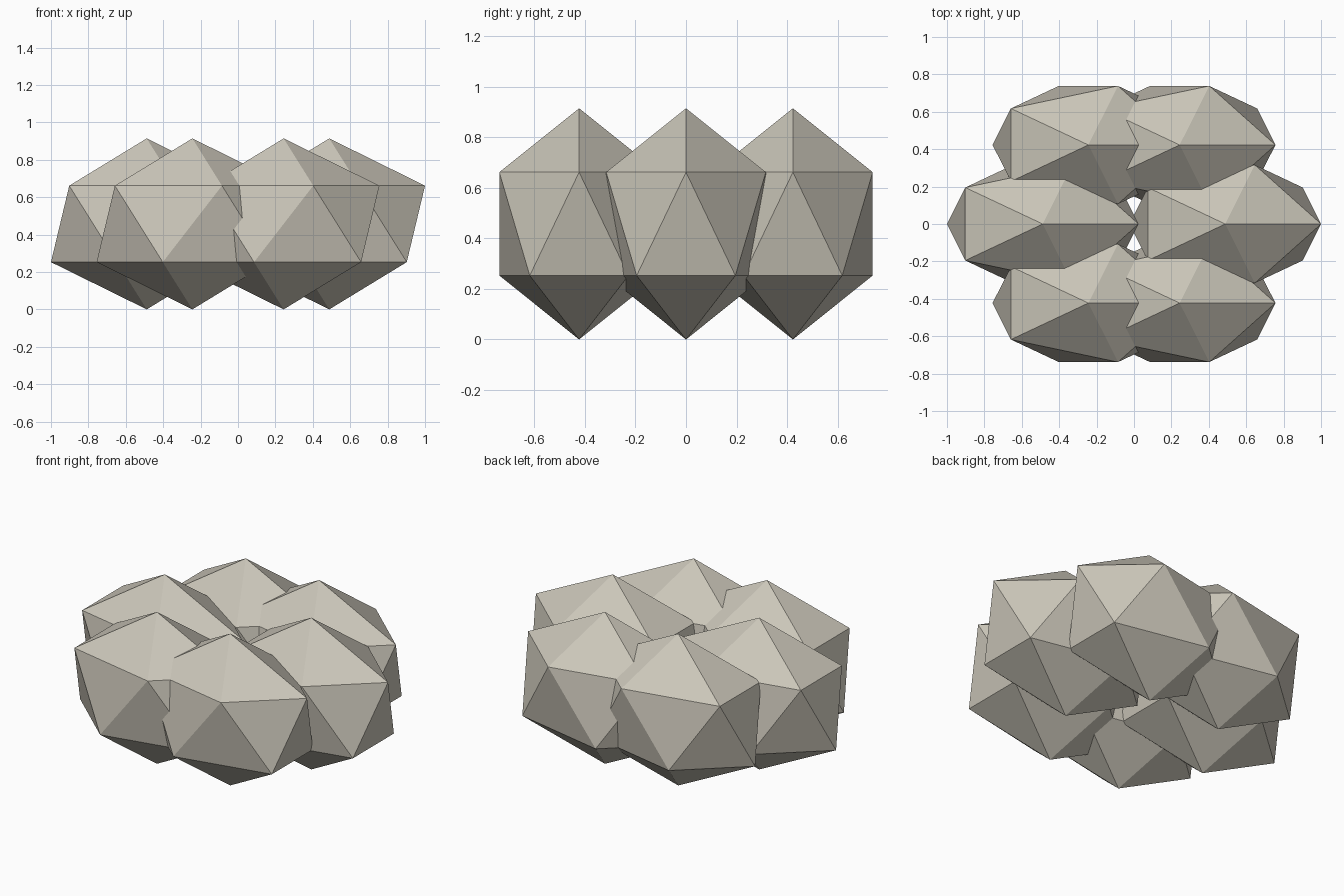
import bpy
import math

if "Cube" in bpy.data.objects:
    bpy.data.objects.remove(bpy.data.objects["Cube"])

# Stone colour
stone = bpy.data.materials.new("warm_grey_stone")
stone.diffuse_color = (0.60, 0.57, 0.49, 1.0)
stone.use_nodes = True
stone.node_tree.nodes["Principled BSDF"].inputs["Base Color"].default_value = stone.diffuse_color

RING = 0.488          # radius of the ring of stones
HALF = (0.5725, 0.371, 0.457)   # stretch of each stone

# Six stretched icosahedra, all facing the same way, set in a ring
for i in range(6):
    a = math.radians(60 * i)
    bpy.ops.mesh.primitive_ico_sphere_add(
        subdivisions=1, radius=1.0,
        location=(RING * math.cos(a), RING * math.sin(a), HALF[2]))
    rock = bpy.context.object
    rock.name = f"ring_stone_{i + 1}"
    rock.scale = HALF
    bpy.ops.object.transform_apply(location=False, rotation=False, scale=True)
    bpy.ops.object.shade_flat()
    rock.data.materials.append(stone)
